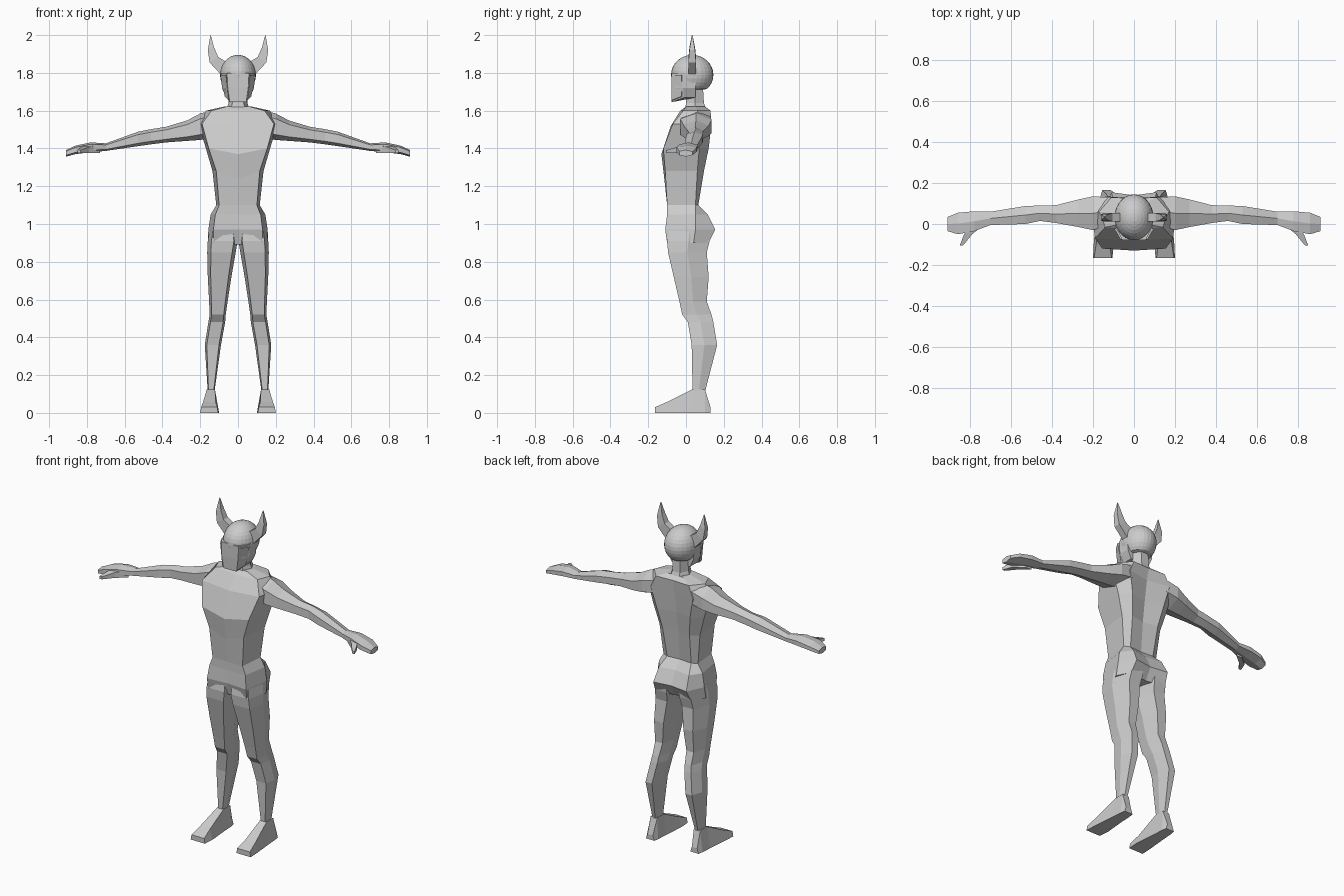
import bpy, bmesh, math

skin = bpy.data.materials.new("pale grey")
skin.diffuse_color = (0.6, 0.6, 0.6, 1)


def finish(name, bm, mirror=True, weld=False):
    bmesh.ops.recalc_face_normals(bm, faces=bm.faces[:])
    me = bpy.data.meshes.new(name)
    bm.to_mesh(me)
    bm.free()
    ob = bpy.data.objects.new(name, me)
    bpy.context.collection.objects.link(ob)
    me.materials.append(skin)
    if mirror:
        m = ob.modifiers.new("mirror", 'MIRROR')
        m.use_clip = m.use_mirror_merge = weld
        m.merge_threshold = 0.0005
    return ob


def loft(name, rings, closed=True, caps=True, **kw):
    """Skin a row of equal point rings."""
    bm = bmesh.new()
    rows = [[bm.verts.new(p) for p in r] for r in rings]
    n = len(rows[0])
    for a, b in zip(rows, rows[1:]):
        for i in range(n if closed else n - 1):
            j = (i + 1) % n
            bm.faces.new((a[i], a[j], b[j], b[i]))
    if caps:
        bm.faces.new(rows[0])
        bm.faces.new(rows[-1])
    return finish(name, bm, **kw)


def hexa(u0, u1, v0, v1, first=0.6, last=0.5):
    """Six-sided section: u is the wide axis, v runs front to back."""
    c, h, m = (u0 + u1) / 2, (u1 - u0) / 2, v0 * 0.5 + v1 * 0.5
    return [(c - h * first, v0), (c + h * first, v0), (c + h, m),
            (c + h * last, v1), (c - h * last, v1), (c - h, m)]


# torso: z, centre dip, centre front y, front corner, side, back corner, centre back y
torso = [
    (0.90, 0.01, -.07, .13, -.10, .16, .04, .12, .12, .10),
    (0.97, 0.00, -.10, .13, -.11, .157, .05, .11, .155, .14),
    (1.05, 0.00, -.10, .12, -.10, .145, .05, .10, .115, .10),
    (1.10, 0.00, -.10, .10, -.10, .115, .05, .08, .065, .06),
    (1.28, 0.04, -.115, .115, -.11, .135, .06, .09, .095, .075),
    (1.40, 0.03, -.13, .155, -.12, .17, .07, .11, .12, .09),
    (1.53, 0.01, -.08, .19, -.07, .21, .07, .14, .135, .11),
    (1.60, 0.00, -.03, .14, -.015, .17, .06, .11, .13, .125),
    (1.622, 0.00, .00, .06, .00, .07, .05, .05, .10, .10)]
loft("torso", [[(0, cf, z - d), (xf, yf, z), (xs, ys, z), (xb, yb, z), (0, cb, z)]
               for z, d, cf, xf, yf, xs, ys, xb, yb, cb in torso], closed=False, weld=True)

# legs: z, inner x, outer x, front y, back y
legs = [(.97, .01, .15, -.09, .13), (.91, .002, .16, -.10, .125), (.85, .012, .163, -.095, .11),
        (.72, .035, .16, -.065, .12), (.59, .055, .153, -.035, .11), (.52, .065, .15, -.02, .135),
        (.48, .068, .157, .01, .145), (.36, .09, .176, .03, .165), (.11, .125, .16, .035, .10)]
loft("legs", [[(x, y, z) for x, y in hexa(a, b, f, k, .75)] for z, a, b, f, k in legs])

# feet: y, inner x, outer x, top inner x, top outer x, height
feet = [(.13, .12, .175, .13, .165, .03), (.10, .115, .18, .122, .165, .125),
        (.035, .112, .185, .122, .165, .125), (-.10, .10, .197, .118, .185, .058),
        (-.165, .105, .20, .11, .195, .03)]
loft("feet", [[(a, y, 0), (b, y, 0), (d, y, h), (c, y, h)] for y, a, b, c, d, h in feet])

# arms and flat hands: x, low z, high z, front y, back y
arms = [(.12, 1.46, 1.605, .00, .13), (.20, 1.445, 1.585, -.03, .135), (.27, 1.44, 1.548, -.015, .12),
        (.38, 1.432, 1.515, .005, .092), (.46, 1.422, 1.502, .015, .09), (.53, 1.412, 1.488, .00, .088),
        (.70, 1.387, 1.427, -.005, .06), (.78, 1.38, 1.432, -.035, .062),
        (.86, 1.37, 1.415, -.05, .055), (.91, 1.357, 1.392, -.035, .035)]
loft("arms", [[(x, y, z) for z, y in hexa(a, b, f, k)] for x, a, b, f, k in arms])

# thumbs
thumbs = [(.73, -.00, .04, .045), (.79, -.05, .04, .032), (.835, -.105, .016, .016)]
loft("thumbs", [[(x, y, 1.375), (x + w, y, 1.375), (x + w, y, 1.375 + h), (x, y, 1.375 + h)]
                for x, y, w, h in thumbs])

# neck
loft("neck", [[(x, y, z) for x, y in hexa(-w, w, f, k)]
              for z, w, f, k in ((1.60, .065, -.005, .11), (1.64, .05, .0, .095), (1.72, .05, .0, .09))],
     mirror=False)

# helmet dome
bm = bmesh.new()
bmesh.ops.create_uvsphere(bm, u_segments=28, v_segments=16, radius=1)
for v in bm.verts:
    if v.co.z < -0.75:
        v.co.z = -0.75
    v.co = (v.co.x * .095, v.co.y * .112 + .033, v.co.z * .105 + 1.79)
finish("helmet_dome", bm, mirror=False)

# face guard narrowing to the chin
guard = [(1.80, .058, -.077, .09, -.015, .04), (1.72, .054, -.078, .085, -.015, .04),
         (1.645, .043, -.076, .062, -.01, .04)]
loft("face_guard", [[(-xf, yf, z), (xf, yf, z), (xs, ys, z + r), (xs, .05, z + r),
                     (-xs, .05, z + r), (-xs, ys, z + r)]
                    for z, xf, yf, xs, ys, r in guard
                    for r in [0.025 if z < 1.7 else 0]], mirror=False)

# raised cheek plates
cheeks = [(1.79, .06, .095), (1.655, .046, .07)]
loft("cheek_plates", [[(a, -.07, z), (a + .004, -.078, z), (b, -.025, z + d), (b - .008, -.02, z + d)]
                      for (z, a, b), d in zip(cheeks, (0, .02))])

# horns: inner x, z, outer x, z, half depth
horns = [(.05, 1.85, .085, 1.785, .02), (.105, 1.885, .15, 1.855, .02),
         (.127, 1.935, .16, 1.92, .015), (.144, 2.0, .146, 1.998, .002)]
loft("horns", [[(a, .033 - h, za), (b, .033 - h, zb), (b, .033 + h, zb), (a, .033 + h, za)]
               for a, za, b, zb, h in horns])
